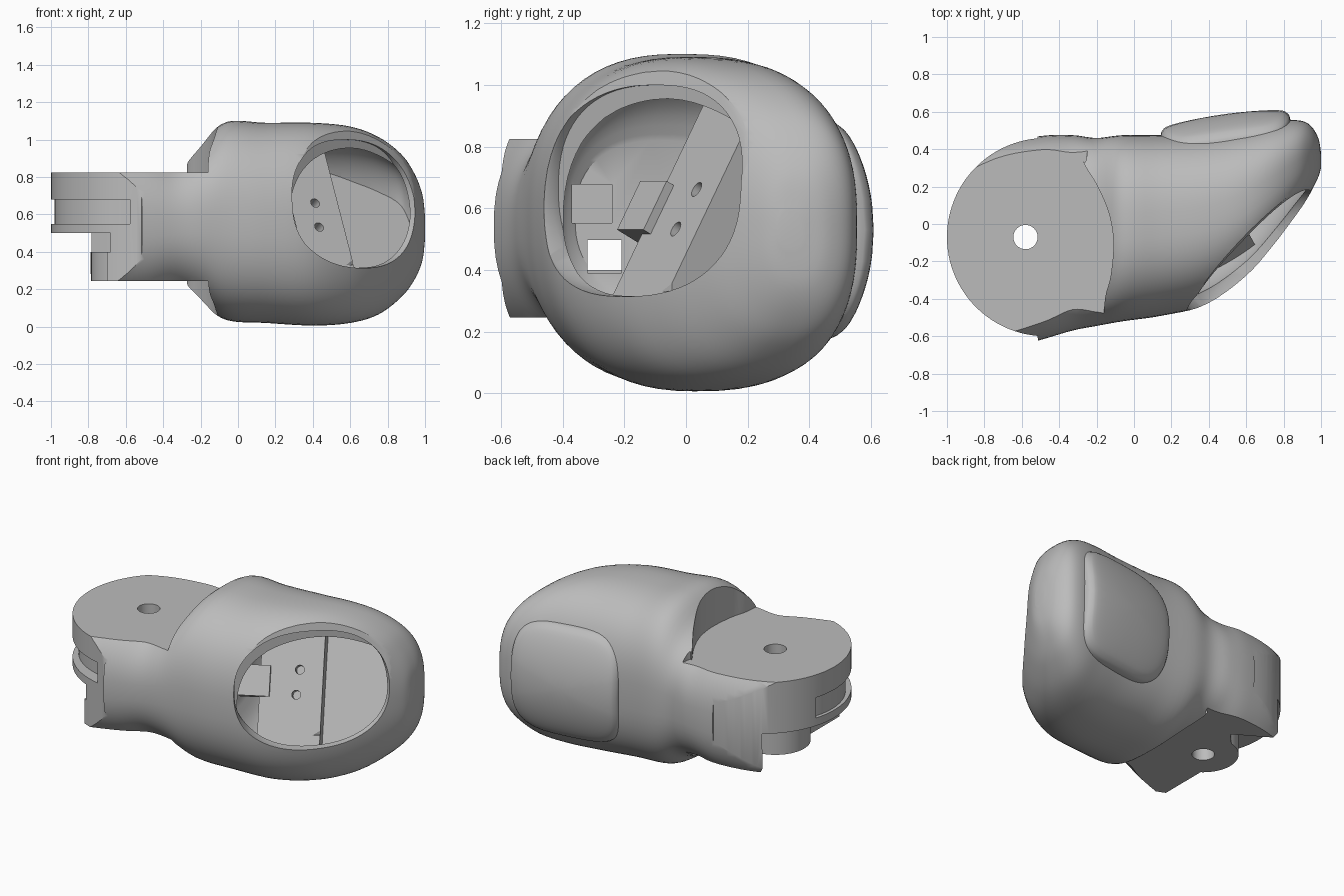
import bpy, bmesh
from math import sin, cos, pi, radians
from mathutils import Matrix, Vector

cube = bpy.data.objects.get("Cube")
if cube:
    bpy.data.objects.remove(cube, do_unlink=True)

grey = bpy.data.materials.new("plain grey")
grey.use_nodes = True
grey.diffuse_color = (0.5, 0.5, 0.5, 1)
grey.node_tree.nodes["Principled BSDF"].inputs["Base Color"].default_value = (0.5, 0.5, 0.5, 1)


def finish(bm, name):
    bmesh.ops.recalc_face_normals(bm, faces=bm.faces)
    mesh = bpy.data.meshes.new(name)
    bm.to_mesh(mesh)
    bm.free()
    obj = bpy.data.objects.new(name, mesh)
    bpy.context.collection.objects.link(obj)
    mesh.materials.append(grey)
    return obj


def spline(rows, steps):
    # Catmull-Rom interpolation of section rows
    out = []
    for i in range(len(rows) - 1):
        a, b, c, d = (rows[max(0, min(len(rows) - 1, i + k))] for k in (-1, 0, 1, 2))
        for s in range(steps):
            t = s / steps
            out.append([q + t / 2 * (r - p + t * (2 * p - 5 * q + 4 * r - w + t * (3 * (q - r) + w - p)))
                        for p, q, r, w in zip(a, b, c, d)])
    return out + [list(rows[-1])]


def loft(name, rows, front=2.4, back=2.4, sides=72):
    # superellipse sections (x, y front, y back, z centre, half height) along x
    bm = bmesh.new()
    rings = []
    for x, y0, y1, zc, h in rows:
        ring = []
        for k in range(sides):
            c, s = cos(2 * pi * k / sides), sin(2 * pi * k / sides)
            power = back if c > 0 else front
            y = (1 if c > 0 else -1) * abs(c) ** (2 / power) * (y1 - y0) / 2
            z = (1 if s > 0 else -1) * abs(s) ** (2 / power) * h
            ring.append(bm.verts.new((x, (y0 + y1) / 2 + y, zc + z)))
        rings.append(ring)
    for a, b in zip(rings, rings[1:]):
        for k in range(sides):
            j = (k + 1) % sides
            bm.faces.new((a[k], a[j], b[j], b[k]))
    bm.faces.new(rings[0])
    bm.faces.new(rings[-1])
    return finish(bm, name)


def prism(name, points, z0, z1):
    bm = bmesh.new()
    low = [bm.verts.new((x, y, z0)) for x, y in points]
    face = bm.faces.new(low)
    top = bmesh.ops.extrude_face_region(bm, geom=[face])["geom"]
    bmesh.ops.translate(bm, vec=(0, 0, z1 - z0), verts=[v for v in top if isinstance(v, bmesh.types.BMVert)])
    return finish(bm, name)


def arc(cx, cy, r, a0, a1, n=48):
    return [(cx + r * cos(radians(a0 + (a1 - a0) * i / n)),
             cy + r * sin(radians(a0 + (a1 - a0) * i / n))) for i in range(n + 1)]


def disc(name, cx, cy, r, z0, z1, n=64):
    return prism(name, arc(cx, cy, r, 0, 360, n)[:-1], z0, z1)


def box(name, x, y, z):
    return prism(name, [(x[0], y[0]), (x[1], y[0]), (x[1], y[1]), (x[0], y[1])], *z)


def place(obj, matrix):
    obj.data.transform(matrix)
    return obj


def combine(obj, other, op="DIFFERENCE"):
    other.hide_render = True
    mod = obj.modifiers.new("cut", "BOOLEAN")
    mod.operation = op
    mod.solver = "EXACT"
    mod.object = other
    bpy.context.view_layer.objects.active = obj
    bpy.ops.object.modifier_apply(modifier=mod.name)
    bpy.data.objects.remove(other, do_unlink=True)


# Outer fingertip shell
sections = [
    (-1.05, -.70, .26, .53, .45), (-.75, -.69, .42, .535, .45), (-.5, -.62, .47, .54, .44),
    (-.33, -.57, .475, .545, .395), (-.2, -.545, .46, .555, .435), (-.06, -.52, .475, .565, .53),
    (.15, -.49, .475, .555, .535), (.4, -.43, .485, .548, .542), (.6, -.30, .515, .545, .525),
    (.75, -.13, .545, .54, .475), (.87, .04, .555, .54, .385), (.94, .16, .53, .535, .29),
    (.985, .25, .46, .53, .18), (1, .3, .38, .53, .06)]
body = loft("fingertip_shell", spline(sections, 5), 2.4, 2.65)

# Raised nail pad on the back
nail = loft("nail", spline([(-.2, -.35, .35, 0, .355), (-.02, -.35, .35, 0, .355), (.02, -.335, .335, 0, .34),
                            (.035, -.3, .3, 0, .3), (.04, -.2, .2, 0, .2), (.042, -.02, .02, 0, .02)], 3), 4, 4)
for v in nail.data.vertices:
    v.co.x -= .75 * v.co.z ** 2 + .15 * v.co.y ** 2
place(nail, Matrix.Translation((.485, .545, .53)) @ Matrix.Rotation(radians(98), 4, "Z"))
combine(body, nail, "UNION")

# Round hinge end, flat above and below, with a curved shoulder
combine(body, prism("hinge_outline", arc(-.47, -.07, .53, 95, 265)
                    + [(-.47, -.9), (1.5, -.9), (1.5, .9), (-.47, .9)], -.5, 1.5), "INTERSECT")
shoulder = spline([(-.16, -.9), (-.16, -.45), (-.125, -.28), (-.11, -.1), (-.135, .06), (-.2, .21), (-.27, .33),
                   (-.25, .38), (-.23, .9)], 5)
for name, z0, z1 in (("top_clearance", .825, 1.5), ("bottom_clearance", -.5, .245)):
    combine(body, prism(name, [(-1.2, -.9)] + shoulder + [(-1.2, .9)], z0, z1))

# Lower hinge pocket, lug and pivot hole
combine(body, prism("lower_cut", [(-1.2, -.9), (-.7, -.9), (-.7, .05), (-.55, .21), (-.73, .32), (-1.2, .6)], -.1, .401))
combine(body, prism("slot_cut", [(-1.2, -.9), (-.69, -.9), (-.68, -.45), (-.4, -.35), (-.35, .14),
                                 (-.55, .215), (-.73, .325), (-1.2, .6)], .4, .5))
combine(body, disc("hinge_lug", -.58, -.07, .205, .245, .398), "UNION")
combine(body, disc("pivot_hole", -.58, -.07, .065, -.1, 1.2, 32))

# Cord groove round the rim, with a pocket and a channel opening inside
combine(body, prism("cord_groove", arc(-.55, -.07, .7, 160, 267) + arc(-.55, -.07, .43, 267, 160), .55, .68))
combine(body, box("cord_pocket", (-.2, .2), (-.37, -.24), (.553, .677)))
combine(body, box("cord_channel", (-.6, .2), (-.32, -.21), (.39, .497)))

# Inner cavity, with mounting floor, deep step, tab and screw holes
inner = [(x, a + .07, b - .08, z, h - .08) for x, a, b, z, h in sections if .1 < x < .9]
cavity = loft("cavity", spline([(-.03, -.36, .2, .57, .25), (.03, -.41, .33, .56, .37)] + inner
                               + [(.93, .2, .42, .535, .18)], 4))
u = Vector((.88, .476, 0)).normalized()
v = Vector((-.1, .26, .51))
v = (v - u * v.dot(u)).normalized()
n = u.cross(v)
frame = Matrix((u, v, n)).transposed().to_4x4()
frame.translation = (.21, -.07, .67)
for name, x, y, z in (("floor", (0, .365), (-1, 1), (-1, 0)),
                      ("lower_floor", (.36, 1.4), (-1, 1), (-1.01, -.15)),
                      ("tab", (-.12, .06), (-.175, .005), (-.1, .03))):
    combine(cavity, place(box(name, x, y, z), frame))
for spot in ((.42, .02, .67), (.44, -.045, .54)):
    hole = disc("screw_hole", 0, 0, .026, -.08, .05, 24)
    at = frame.copy()
    d = Vector(spot) - frame.translation
    at.translation = Vector(spot) - n * d.dot(n)
    combine(cavity, place(hole, at), "UNION")
combine(body, cavity)

# Oval window, on a flattened face leaning back
facing = Vector((.7, -.67, .23)).normalized()
flat = facing.to_track_quat("Z", "Y").to_matrix().to_4x4()
flat.translation = Vector((.6, -.12, .66)) + facing * .045
combine(body, place(box("window_flat", (-1, 1), (-1, 1), (0, 1)), flat))
window = loft("window", [(-.05, -.45, .44, 0, .335), (-.02, -.45, .44, 0, .335), (.04, -.47, .455, 0, .35),
                         (.5, -.48, .46, 0, .36)], 2.4, 2.4)
combine(body, place(window, Matrix.Translation((.605, -.125, .665)) @ Matrix.Rotation(radians(-44), 4, "Z")))

bpy.ops.object.select_all(action="DESELECT")
body.select_set(True)
bpy.context.view_layer.objects.active = body
bpy.ops.object.shade_smooth_by_angle(angle=radians(32))
